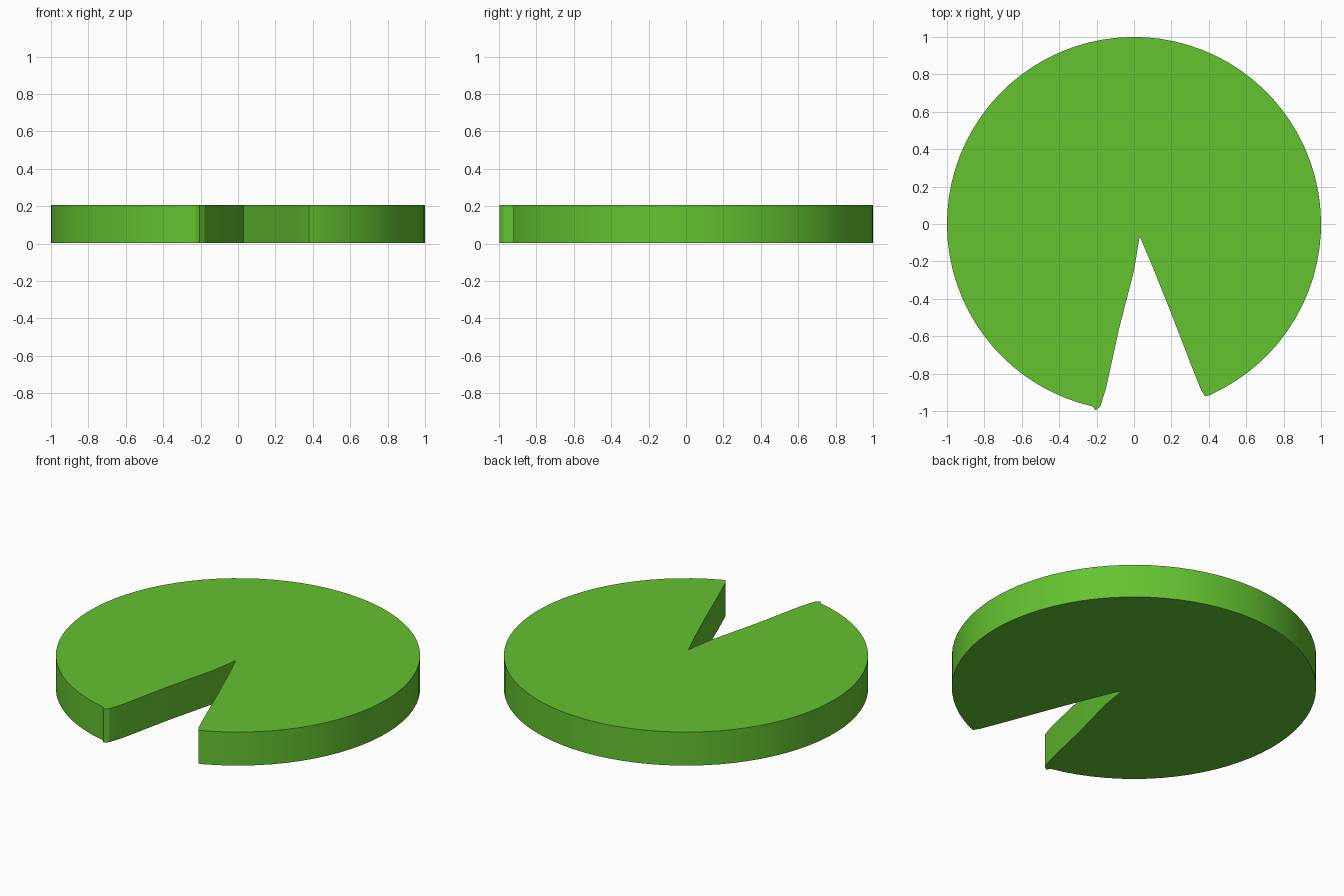
import bpy, bmesh, math

if "Cube" in bpy.data.objects:
    bpy.data.objects.remove(bpy.data.objects["Cube"])

BOTTOM, TOP = 0.004, 0.207

# Flat green material
green = bpy.data.materials.new("leaf green")
green.diffuse_color = (0.127, 0.546, 0.03, 1)
green.use_nodes = True
green.node_tree.nodes["Principled BSDF"].inputs["Base Color"].default_value = green.diffuse_color

# Outline: round rim from right notch tip counter-clockwise to left notch tip
start, end, steps = math.radians(-66), math.radians(257), 72
outline = []
for i in range(steps + 1):
    a = start + (end - start) * i / steps
    outline.append((math.cos(a), math.sin(a)))

# Wedge notch with slightly rounded tips and gently bowed sides
outline += [(-0.205, -0.996), (-0.18, -0.975), (-0.15, -0.88), (-0.08, -0.56),
            (0.0, -0.25), (0.03, -0.065),
            (0.10, -0.23), (0.20, -0.48), (0.30, -0.74), (0.36, -0.89), (0.38, -0.922)]

# Lily pad: outline extruded into a thick slab
bm = bmesh.new()
face = bm.faces.new([bm.verts.new((x, y, BOTTOM)) for x, y in outline])
ext = bmesh.ops.extrude_face_region(bm, geom=[face], use_keep_orig=True)
for v in ext["geom"]:
    if isinstance(v, bmesh.types.BMVert):
        v.co.z = TOP
bmesh.ops.recalc_face_normals(bm, faces=bm.faces)
mesh = bpy.data.meshes.new("lily_pad")
bm.to_mesh(mesh)
bm.free()
mesh.materials.append(green)
pad = bpy.data.objects.new("lily_pad", mesh)
bpy.context.collection.objects.link(pad)

# Smooth rim, sharp top and bottom edges
bpy.context.view_layer.objects.active = pad
pad.select_set(True)
bpy.ops.object.shade_smooth_by_angle(angle=math.radians(30))
